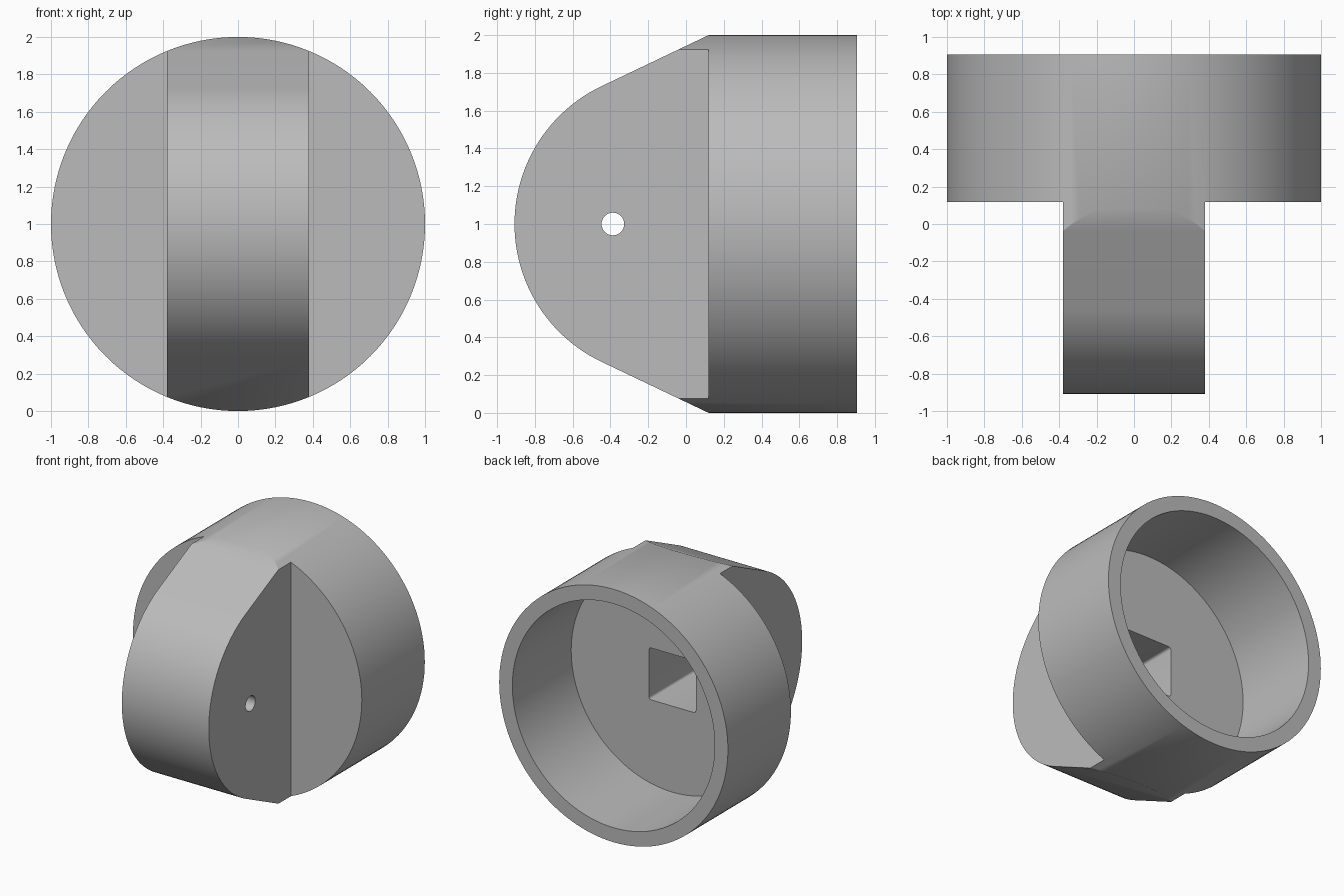
import bpy
import bmesh
from math import sin, cos, pi, radians
from mathutils import Vector

if "Cube" in bpy.data.objects:
    bpy.data.objects.remove(bpy.data.objects["Cube"], do_unlink=True)

grey = bpy.data.materials.new("plain grey")
grey.use_nodes = True
colour = (0.5, 0.5, 0.5, 1)
grey.diffuse_color = colour
grey.node_tree.nodes["Principled BSDF"].inputs["Base Color"].default_value = colour


def prism(name, points, sweep):
    """Extrude a closed outline along a vector."""
    bm = bmesh.new()
    face = bm.faces.new([bm.verts.new(p) for p in points])
    moved = bmesh.ops.extrude_face_region(bm, geom=[face])["geom"]
    verts = [v for v in moved if isinstance(v, bmesh.types.BMVert)]
    bmesh.ops.translate(bm, verts=verts, vec=Vector(sweep))
    bmesh.ops.recalc_face_normals(bm, faces=bm.faces)
    mesh = bpy.data.meshes.new(name)
    bm.to_mesh(mesh)
    bm.free()
    mesh.materials.append(grey)
    obj = bpy.data.objects.new(name, mesh)
    bpy.context.scene.collection.objects.link(obj)
    return obj


def cylinder_y(name, radius, y0, y1, sides=128):
    ring = [2 * pi * i / sides for i in range(sides)]
    pts = [(radius * cos(a), y0, 1 + radius * sin(a)) for a in ring]
    return prism(name, pts, (0, y1 - y0, 0))


def box(name, x0, x1, y0, y1, z0, z1):
    pts = [(x0, y0, z0), (x1, y0, z0), (x1, y0, z1), (x0, y0, z1)]
    return prism(name, pts, (0, y1 - y0, 0))


back, shoulder, grip = 0.905, 0.118, 0.38
knob = cylinder_y("knob_body", 1.0, -1.1, back)
cutters = []


def cut(tool, operation="DIFFERENCE"):
    mod = knob.modifiers.new(tool.name, "BOOLEAN")
    mod.operation = operation
    mod.solver = "EXACT"
    mod.object = tool
    tool.hide_render = True
    cutters.append(tool)


# Side silhouette: round nose with straight tangent flanks
nose, centre, slope = 0.808, -0.1, radians(25.5)
arc = [slope + (pi - 2 * slope) * i / 48 for i in range(49)]
outline = [(centre - nose * sin(a), 1 + nose * cos(a)) for a in arc]
run = 0.85
end_y = outline[0][0] + run * cos(slope)
end_z = outline[0][1] + run * sin(slope)
outline += [(end_y, 2 - end_z), (1.2, 2 - end_z), (1.2, end_z), (end_y, end_z)]
cut(prism("silhouette", [(-1.3, y, z) for y, z in outline], (2.6, 0, 0)), "INTERSECT")

# Clear both sides of the finger grip
for name, side in (("left", 1), ("right", -1)):
    x0, x1 = sorted((side * grip, side * 1.4))
    cut(box(name + "_side_cut", x0, x1, -1.5, shoulder, -0.5, 2.5))

# Hollow back, square shaft socket and cross pin hole
cut(cylinder_y("hollow", 0.885, 0.17, 1.2))
half, r = 0.205, 0.02
socket = []
for q in range(4):
    mid = pi / 4 + q * pi / 2
    cx, cz = [(half - r) * 2 ** 0.5 * f(mid) for f in (cos, sin)]
    for k in range(5):
        a = q * pi / 2 + k * pi / 8
        socket.append((cx + r * cos(a), -0.62, 1 + cz + r * sin(a)))
cut(prism("socket", socket, (0, 1.2, 0)))
pin = [2 * pi * i / 32 for i in range(32)]
cut(prism("pin_hole", [(-1, -0.387 + 0.06 * cos(a), 1 + 0.06 * sin(a)) for a in pin], (2, 0, 0)))

# Bake the cuts, drop the helpers and smooth the curved faces
bpy.context.view_layer.update()
graph = bpy.context.evaluated_depsgraph_get()
baked = bpy.data.meshes.new_from_object(knob.evaluated_get(graph))
knob.modifiers.clear()
knob.data = baked
baked.name = "knob_body"
for tool in cutters:
    bpy.data.objects.remove(tool, do_unlink=True)
for obj in bpy.context.selected_objects:
    obj.select_set(False)
knob.select_set(True)
bpy.context.view_layer.objects.active = knob
bpy.ops.object.shade_smooth_by_angle(angle=radians(30))
